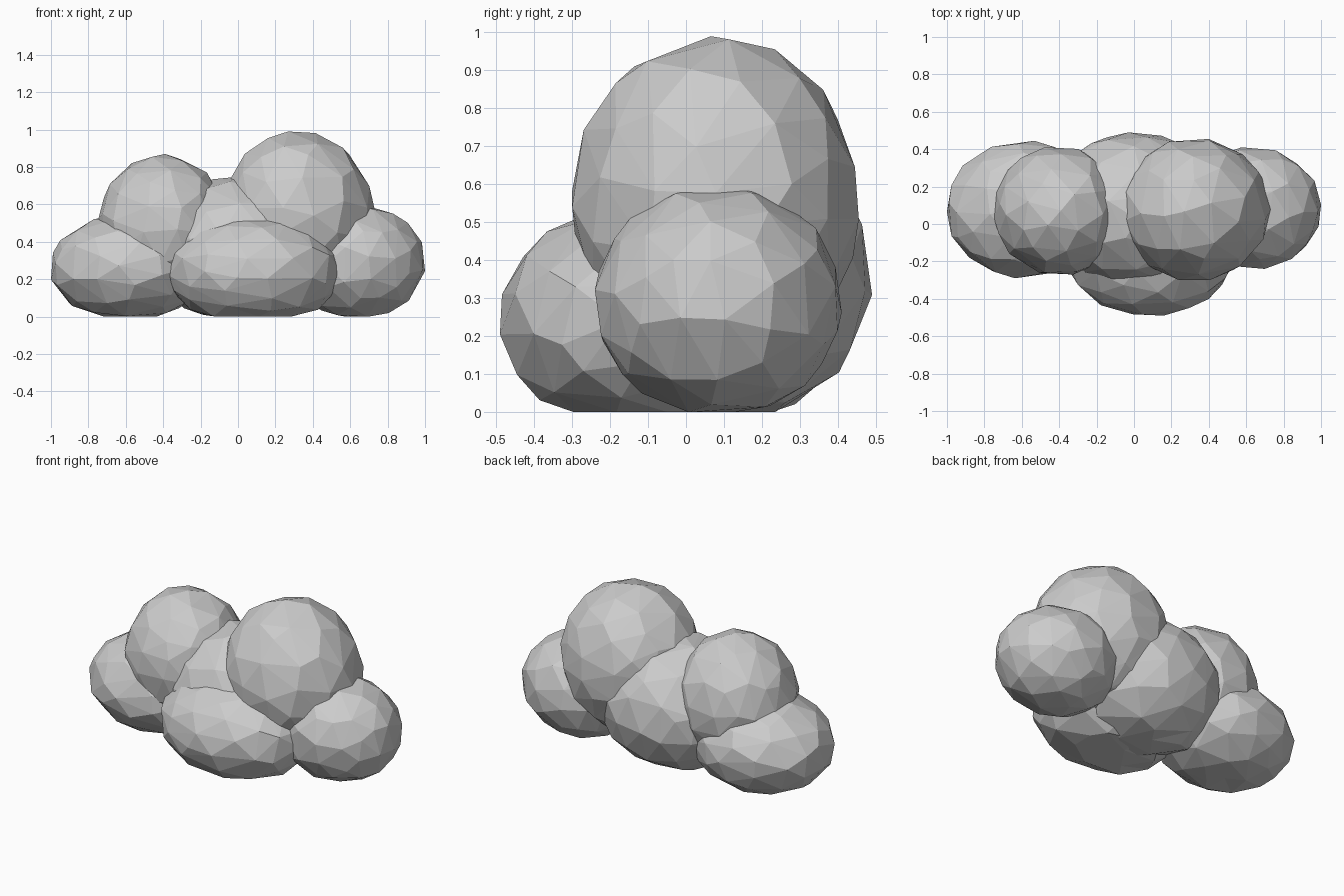
import bpy
import bmesh
from mathutils import Euler, Vector

cube = bpy.data.objects.get("Cube")
if cube:
    bpy.data.objects.remove(cube, do_unlink=True)

# One pale grey for the whole cloud
grey = bpy.data.materials.new("cloud_grey")
grey.use_nodes = True
colour = (0.6, 0.6, 0.6, 1)
grey.diffuse_color = colour
grey.node_tree.nodes["Principled BSDF"].inputs["Base Color"].default_value = colour


def puff(name, low, high, turn):
    """Faceted ball, thinned to irregular facets, fitted to a box and flat at the ground."""
    low, high = Vector(low), Vector(high)
    bm = bmesh.new()
    bmesh.ops.create_icosphere(bm, subdivisions=3, radius=1,
                               matrix=Euler((turn, turn * 2, turn * 3)).to_matrix().to_4x4())
    mesh = bpy.data.meshes.new(name)
    bm.to_mesh(mesh)
    bm.free()
    obj = bpy.data.objects.new(name, mesh)
    bpy.context.collection.objects.link(obj)

    # Thin the facets
    thin = obj.modifiers.new("thin", 'DECIMATE')
    thin.ratio = 0.48
    graph = bpy.context.evaluated_depsgraph_get()
    mesh = bpy.data.meshes.new_from_object(obj.evaluated_get(graph))
    obj.modifiers.clear()
    obj.data = mesh
    mesh.name = name

    # Fit to the box, then flatten what sinks below the ground
    for axis in range(3):
        values = [v.co[axis] for v in mesh.vertices]
        bottom, span = min(values), max(values) - min(values)
        for v in mesh.vertices:
            v.co[axis] = low[axis] + (v.co[axis] - bottom) / span * (high[axis] - low[axis])
    for v in mesh.vertices:
        v.co.z = max(v.co.z, 0)
    mesh.materials.clear()
    mesh.materials.append(grey)
    mesh.shade_flat()
    return obj


# Two tall puffs on top
puff("large_top_puff", (-0.09, -0.3, 0.1), (0.73, 0.455, 0.99), 0.3)
puff("small_top_puff", (-0.75, -0.27, 0.1), (-0.06, 0.41, 0.87), 0.7)

# Low puffs at both ends
puff("right_end_puff", (-1.0, -0.29, -0.03), (-0.17, 0.445, 0.55), 1.1)
puff("left_end_puff", (0.27, -0.24, -0.01), (1.0, 0.41, 0.6), 1.6)

# Front puff and the broad puff that fills the middle and back
puff("front_puff", (-0.37, -0.49, -0.06), (0.55, 0.2, 0.545), 2.0)
puff("back_puff", (-0.46, -0.33, -0.04), (0.46, 0.49, 0.75), 2.5)
